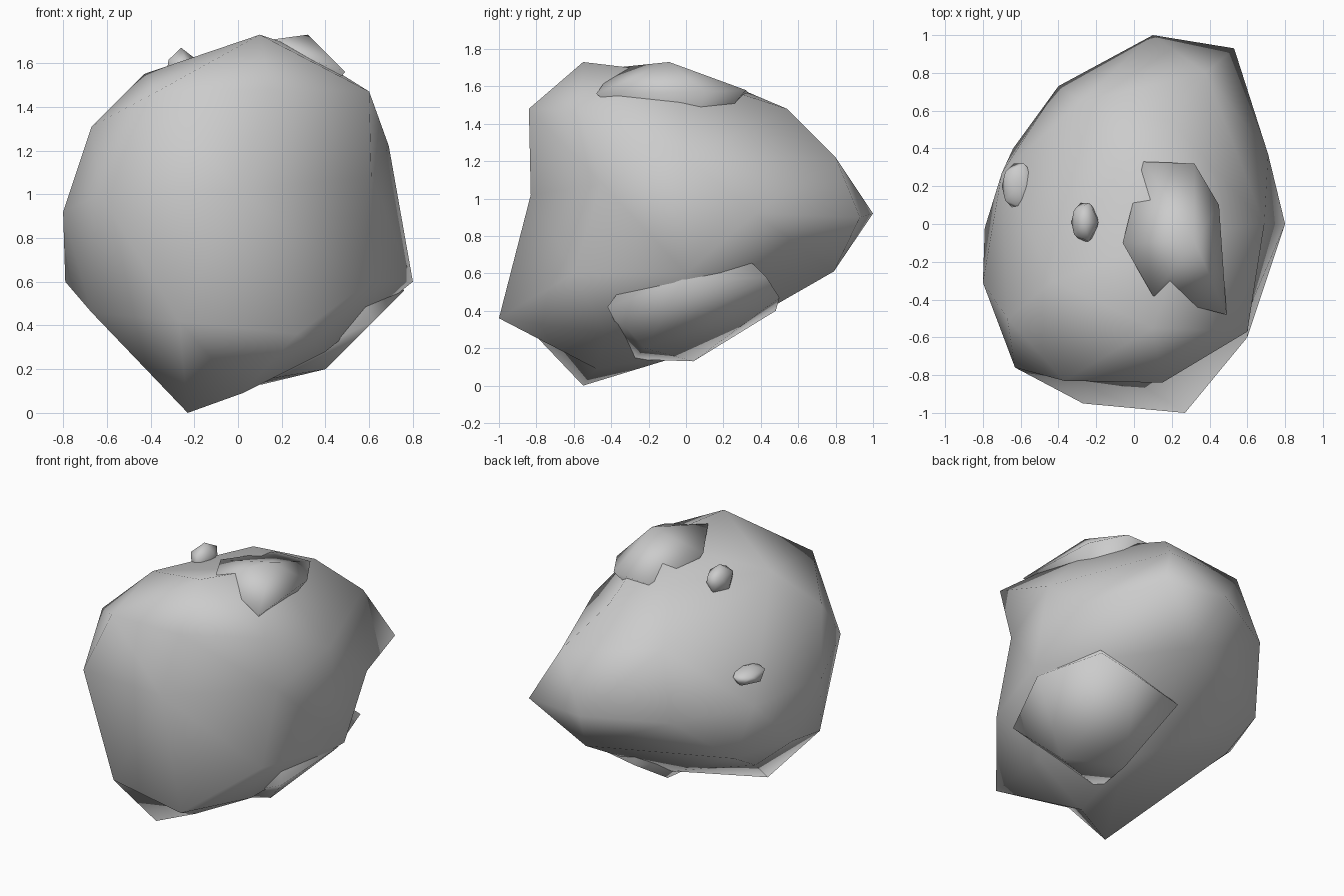
import bpy, bmesh
from mathutils import Vector


def rock(name, points, centre):
    """Skin a few corner points into a closed star-shaped stone (hollows allowed)."""
    c = Vector(centre)
    bm = bmesh.new()
    real = [Vector(p) for p in points]
    verts = [bm.verts.new((p - c).normalized()) for p in real]
    bmesh.ops.convex_hull(bm, input=verts)
    for v, p in zip(verts, real):
        v.co = p
    bmesh.ops.recalc_face_normals(bm, faces=bm.faces)
    for f in bm.faces:
        f.smooth = True
    me = bpy.data.meshes.new(name)
    bm.to_mesh(me)
    bm.free()
    ob = bpy.data.objects.new(name, me)
    bpy.context.collection.objects.link(ob)
    return ob


# Outer boulder: crown, upper shoulder, waist, lower rim, base
rock("boulder", [
    (0.10, -0.55, 1.73), (0.28, -0.05, 1.67), (-0.43, -0.30, 1.55), (-0.08, 0.28, 1.59),
    (0.20, 0.54, 1.48), (-0.37, -0.83, 1.47), (0.15, -0.84, 1.48), (0.60, -0.57, 1.47),
    (-0.67, -0.50, 1.31), (-0.28, 0.65, 1.34), (0.38, 0.80, 1.22), (0.69, 0.00, 1.22),
    (-0.63, -0.76, 1.00), (0.00, -0.83, 1.02), (0.61, -0.45, 1.08),
    (0.71, 0.37, 0.92), (0.53, 0.93, 0.90), (0.10, 1.00, 0.92), (-0.40, 0.73, 0.90),
    (-0.70, 0.27, 0.92), (-0.80, -0.31, 0.92),
    (-0.79, -0.02, 0.60), (-0.64, 0.40, 0.60), (0.80, 0.00, 0.60), (0.60, -0.60, 0.60),
    (0.20, 0.79, 0.61), (0.27, -1.00, 0.36), (-0.27, -0.95, 0.42), (-0.67, -0.48, 0.46),
    (-0.62, 0.14, 0.45), (-0.23, -0.55, 0.0), (0.10, 0.04, 0.18), (0.02, -0.48, 0.09),
    (0.40, -0.43, 0.28),
], (0, -0.05, 0.9))

# Inner stone, breaking through on the underside
rock("lower_stone", [
    (0.05, -0.28, 0.14), (0.11, 0.04, 0.13), (0.40, -0.22, 0.20), (0.62, -0.42, 0.42),
    (0.76, -0.02, 0.56), (0.62, 0.43, 0.58), (0.40, 0.50, 0.47), (0.05, 0.48, 0.40),
    (0.30, 0.00, 1.00),
], (0.3, 0, 0.5))

# Inner stone, breaking through at the crown
rock("crown_stone", [
    (0.32, -0.09, 1.73), (0.05, 0.33, 1.57), (0.32, 0.32, 1.58), (0.49, -0.48, 1.56),
    (0.10, -0.38, 1.70), (-0.06, -0.10, 1.65), (0.45, 0.10, 1.57), (0.20, 0.00, 1.20),
], (0.2, -0.03, 1.55))

# Small chips on the crown and left side
for name, loc, size in (("crown_chip", (-0.26, 0.01, 1.57), (0.08, 0.12, 0.10)),
                        ("side_chip", (-0.61, 0.2, 1.09), (0.10, 0.14, 0.06))):
    bpy.ops.mesh.primitive_ico_sphere_add(subdivisions=1, radius=1, location=loc)
    ob = bpy.context.object
    ob.name = name
    ob.scale = size
    bpy.ops.object.shade_smooth()
